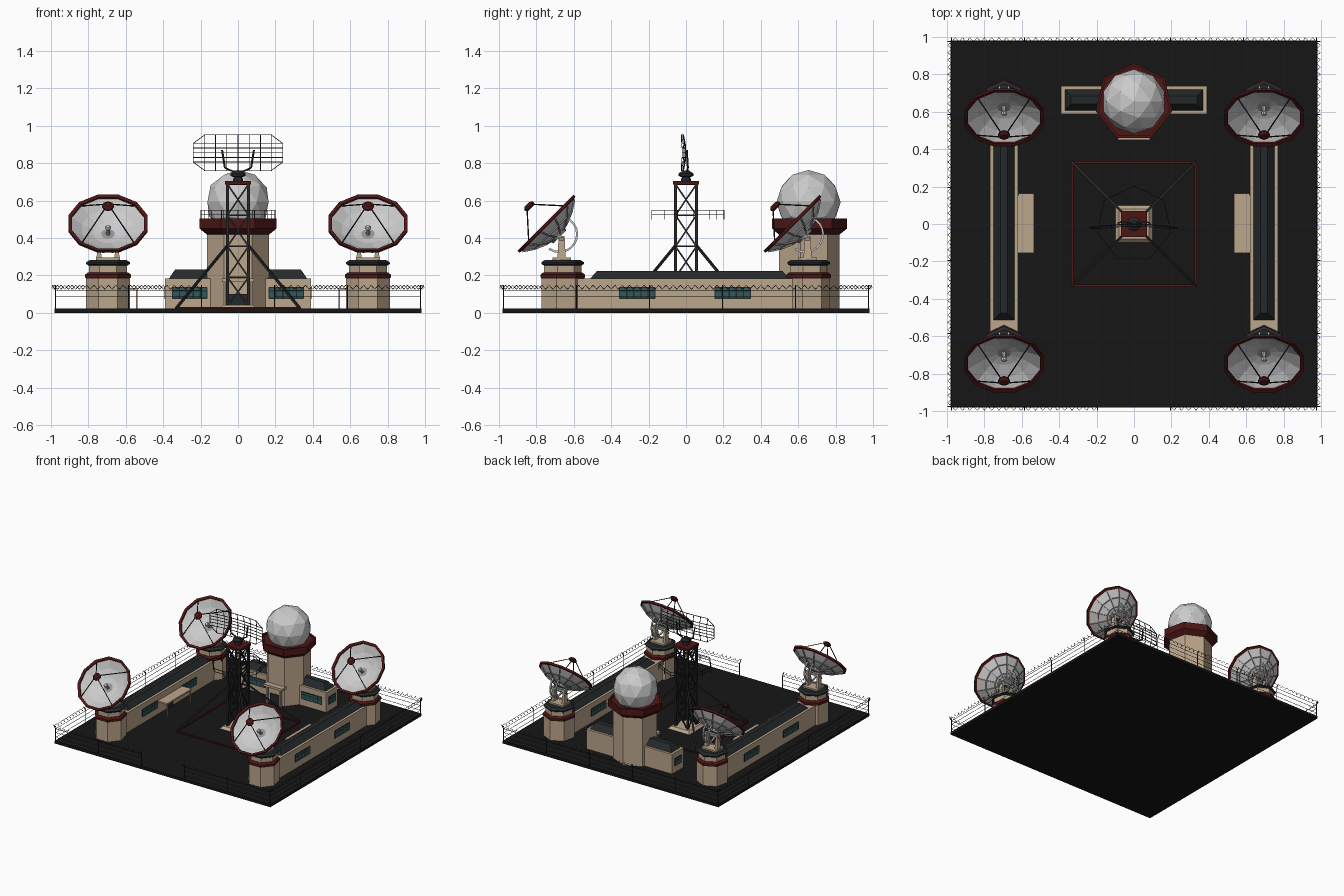
import bpy, bmesh
from math import sin, cos, pi, radians
from mathutils import Vector, Matrix

if "Cube" in bpy.data.objects:
    bpy.data.objects.remove(bpy.data.objects["Cube"])


def material(name, r, g, b):
    m = bpy.data.materials.new(name)
    m.diffuse_color = (r, g, b, 1)
    m.use_nodes = True
    m.node_tree.nodes["Principled BSDF"].inputs["Base Color"].default_value = m.diffuse_color
    return m


TAN = material("tan_wall", 0.50, 0.38, 0.26)
RED = material("dark_red", 0.075, 0.008, 0.008)
DARK = material("roof_slate", 0.018, 0.022, 0.024)
BLACK = material("tarmac", 0.008, 0.008, 0.008)
STEEL = material("dark_steel", 0.02, 0.02, 0.022)
TEAL = material("teal_glass", 0.03, 0.10, 0.10)
GREY = material("mid_grey", 0.30, 0.30, 0.31)
WHITE = material("light_grey", 0.62, 0.62, 0.63)


def finish(name, bm, mat, matrix=None):
    bmesh.ops.recalc_face_normals(bm, faces=bm.faces)
    me = bpy.data.meshes.new(name)
    bm.to_mesh(me)
    bm.free()
    me.materials.append(mat)
    ob = bpy.data.objects.new(name, me)
    if matrix:
        ob.matrix_world = matrix
    bpy.context.collection.objects.link(ob)
    return ob


def box(name, x0, x1, y0, y1, z0, z1, mat, inset=0.0):
    """Box whose top may be inset to give a hipped roof."""
    bm = bmesh.new()
    lo = [bm.verts.new((x, y, z0)) for x, y in ((x0, y0), (x1, y0), (x1, y1), (x0, y1))]
    i = inset
    hi = [bm.verts.new((x, y, z1)) for x, y in
          ((x0 + i, y0 + i), (x1 - i, y0 + i), (x1 - i, y1 - i), (x0 + i, y1 - i))]
    bm.faces.new(lo)
    bm.faces.new(hi)
    for k in range(4):
        bm.faces.new((lo[k], lo[k - 1], hi[k - 1], hi[k]))
    return finish(name, bm, mat)


def lathe(name, n, profile, mat, matrix, closed=False):
    """Stack of n-sided rings (radius, z), first corner towards +y."""
    bm = bmesh.new()
    rings = [[bm.verts.new((r * cos(pi / 2 + 2 * pi * k / n), r * sin(pi / 2 + 2 * pi * k / n), z))
              for k in range(n)] for r, z in profile]
    pairs = list(zip(rings, rings[1:]))
    if closed:
        pairs.append((rings[-1], rings[0]))
    else:
        bm.faces.new(rings[0])
        bm.faces.new(rings[-1])
    for a, b in pairs:
        for k in range(n):
            bm.faces.new((a[k], a[k - 1], b[k - 1], b[k]))
    return finish(name, bm, mat, matrix)


def rods(name, segs, r, mat, matrix=None):
    """Square bars between pairs of points, all in one object."""
    bm = bmesh.new()
    for p, q in segs:
        p, q = Vector(p), Vector(q)
        d = q - p
        rot = d.to_track_quat('Z', 'Y').to_matrix().to_4x4()
        m = Matrix.Translation((p + q) / 2) @ rot @ Matrix.Rotation(pi / 4, 4, 'Z')
        bmesh.ops.create_cone(bm, cap_ends=True, segments=4, radius1=r * 1.3, radius2=r * 1.3,
                              depth=d.length, matrix=m)
    return finish(name, bm, mat, matrix)


def chain(pts, loop=False):
    return list(zip(pts, pts[1:])) + ([(pts[-1], pts[0])] if loop else [])


def ring(n, r, z):
    return [(r * cos(pi / 2 + 2 * pi * k / n), r * sin(pi / 2 + 2 * pi * k / n), z) for k in range(n)]


def window(name, axis, pos, a, b, z0=0.078, z1=0.135):
    """Glass strip with mullions on a wall plane, axis = wall normal."""
    e = 0.003
    if axis == 'x':
        box(name + "_glass", pos - e, pos + e, a, b, z0, z1, TEAL)
    else:
        box(name + "_glass", a, b, pos - e, pos + e, z0, z1, TEAL)
    pt = (lambda t, z: (pos, t, z)) if axis == 'x' else (lambda t, z: (t, pos, z))
    n = max(2, round((b - a) / 0.038))
    segs = [(pt(a + (b - a) * k / n, z0), pt(a + (b - a) * k / n, z1)) for k in range(n + 1)]
    segs += [(pt(a, z), pt(b, z)) for z in (z0, (z0 + z1) / 2 + 0.01, z1)]
    rods(name + "_frame", segs, 0.0035, DARK)


# Ground slab
box("ground_slab", -0.98, 0.98, -0.98, 0.98, 0, 0.022, BLACK)

# Corner dish towers
R, DEPTH = 0.215, 0.085


def bowl(r):
    return -DEPTH * (1 - (r / R) ** 2)


for sx in (-1, 1):
    for ty in (-0.665, 0.65):
        x = sx * 0.695
        T = Matrix.Translation((x, ty, 0))
        lathe("dish_tower", 7, [(0.12, 0.02), (0.12, 0.186)], TAN, T)
        lathe("dish_tower_band", 7, [(0.12, 0.183), (0.125, 0.19), (0.125, 0.205), (0.108, 0.217)], RED, T)
        lathe("dish_tower_neck", 7, [(0.105, 0.21), (0.105, 0.26)], TAN, T)
        lathe("dish_tower_cap", 7, [(0.108, 0.254), (0.12, 0.262), (0.12, 0.27), (0.1, 0.283)], DARK, T)
        box("mount_base", x - 0.065, x + 0.065, ty - 0.05, ty + 0.05, 0.28, 0.295, TAN)
        for s in (-1, 1):
            box("mount_yoke", x + s * 0.048 - 0.013, x + s * 0.048 + 0.013, ty - 0.022, ty + 0.022,
                0.29, 0.41, TAN, 0.006)
            arc = [(x + s * 0.025, ty - 0.012 + 0.095 * cos(radians(a)), 0.42 + 0.095 * sin(radians(a)))
                   for a in range(-125, 60, 18)]
            rods("elevation_arc", chain(arc), 0.006, WHITE)
        rods("mount_axle", [((x - 0.065, ty, 0.395), (x + 0.065, ty, 0.395))], 0.012, GREY)
        # Dish tilted 45 degrees towards the front
        D = Matrix.Translation((x, ty - 0.084, 0.48)) @ Matrix.Rotation(pi / 4, 4, 'X') @ Matrix.Rotation(pi / 12, 4, 'Z')
        radii = [0.03, 0.08, 0.145, 0.203]
        lathe("dish_bowl", 12, [(0.203, bowl(0.203) - 0.006)] +
              [(r, bowl(r) - 0.006) for r in radii[2::-1]] + [(r, bowl(r)) for r in radii] , WHITE, D, True)
        lathe("dish_centre", 12, [(0.032, bowl(0.03) - 0.012), (0.032, bowl(0.03) + 0.001)], RED, D)
        lathe("dish_rim", 12, [(0.200, -0.016), (0.219, -0.012), (0.219, 0.003), (0.200, 0.0)], RED, D, True)
        ribs = []
        for k in range(12):
            a = pi / 2 + 2 * pi * k / 12
            ribs += chain([(r * cos(a), r * sin(a), bowl(r) - 0.01) for r in radii])
        for r in radii[1:3]:
            ribs += chain(ring(12, r, bowl(r) - 0.01), True)
        rods("dish_ribs", ribs, 0.004, GREY, D)
        lathe("dish_hub", 8, [(0.05, -0.105), (0.06, -0.082)], GREY, D)
        lathe("dish_horn", 8, [(0.012, -0.085), (0.008, -0.05), (0.018, -0.035), (0.01, -0.024)], WHITE, D)
        D2 = D @ Matrix.Rotation(-pi / 12, 4, 'Z')
        rods("feed_struts", [((0.2 * cos(a), 0.2 * sin(a), -0.012), (0.018 * cos(a), 0.018 * sin(a), 0.13))
                             for a in (pi / 4 + k * pi / 2 for k in range(4))], 0.0028, STEEL, D2)
        lathe("feed_head", 8, [(0.02, 0.112), (0.032, 0.122), (0.032, 0.132), (0.018, 0.142)], RED, D2)

# Long side buildings with porches
for s in (-1, 1):
    x = s * 0.695
    box("side_building", x - 0.075, x + 0.075, -0.6, 0.6, 0.02, 0.183, TAN)
    box("side_roof", x - 0.058, x + 0.058, -0.515, 0.555, 0.18, 0.225, DARK, 0.04)
    for side in (-1, 1):
        for c in (-0.26, 0.25):
            window("side_window", 'x', x + side * 0.076, c - 0.095, c + 0.095)
    a, b = sorted((s * 0.535, s * 0.622))
    box("porch_roof", a, b, -0.155, 0.163, 0.12, 0.132, TAN)
    rods("porch_posts", [((s * 0.542, y, 0.02), (s * 0.542, y, 0.125)) for y in (-0.145, 0.153)], 0.004, TAN)
    a, b = sorted((s * 0.615, s * 0.624))
    box("porch_door", a, b, -0.03, 0.04, 0.02, 0.105, DARK)

# Radome tower with wings
CY = 0.65
C = Matrix.Translation((0, CY, 0))
lathe("radome_tower", 7, [(0.17, 0.02), (0.17, 0.43)], TAN, C)
lathe("gallery", 7, [(0.17, 0.418), (0.21, 0.45), (0.21, 0.505), (0.195, 0.505), (0.195, 0.49)], RED, C)
rail = [e for z in (0.525, 0.548) for e in chain(ring(7, 0.203, z), True)]
posts = ring(7, 0.203, 0.5)
posts += [tuple((Vector(p) + Vector(q)) / 2) for p, q in chain(posts, True)]
rods("gallery_railing", rail + [(p, (p[0], p[1], 0.548)) for p in posts], 0.002, STEEL)
bm = bmesh.new()
bmesh.ops.create_icosphere(bm, subdivisions=2, radius=0.172)
finish("radome", bm, WHITE, Matrix.Translation((0, CY + 0.005, 0.592)))
for s in (-1, 1):
    a, b = sorted((s * 0.06, s * 0.39))
    box("wing", a, b, 0.588, 0.737, 0.02, 0.183, TAN)
    a, b = sorted((s * 0.10, s * 0.372))
    box("wing_roof", a, b, 0.605, 0.72, 0.18, 0.232, DARK, 0.036)
    a, b = sorted((s * 0.165, s * 0.35))
    window("wing_window", 'y', 0.587, a, b)
    window("wing_end_window", 'x', s * 0.391, 0.62, 0.705)
    rods("entrance_post", [((s * 0.06, 0.465, 0.02), (s * 0.06, 0.465, 0.165))], 0.008, TAN)
box("entrance_canopy", -0.085, 0.085, 0.45, 0.51, 0.165, 0.183, TAN)
box("entrance_door", -0.05, 0.05, 0.488, 0.51, 0.02, 0.10, DARK)

# Lattice mast with pad, ground kerb and braces
box("mast_pad", -0.1, 0.1, -0.1, 0.1, 0.02, 0.042, TAN, 0.02)
K = 0.33
rods("ground_kerb", chain([(-K, -K, 0.024), (K, -K, 0.024), (K, K, 0.024), (-K, K, 0.024)], True), 0.007, RED)
L = 0.056
corners = [(-L, -L), (L, -L), (L, L), (-L, L)]
levels = [0.035, 0.19, 0.355, 0.522, 0.688]
rods("mast_legs", [((x, y, 0.03), (x, y, 0.69)) for x, y in corners], 0.008, STEEL)
brace = []
for k in range(4):
    p, q = corners[k], corners[k - 1]
    for lo, hi in zip(levels, levels[1:]):
        brace += [((*p, lo), (*q, hi)), ((*q, lo), (*p, hi)), ((*p, hi), (*q, hi))]
rods("mast_bracing", brace, 0.0045, STEEL)
rods("mast_stays", [((x, y, 0.36), (x * K / L, y * K / L, 0.025)) for x, y in corners], 0.0065, STEEL)
box("mast_platform", -0.07, 0.07, -0.07, 0.07, 0.686, 0.705, RED)
lathe("antenna_turntable", 8, [(0.03, 0.7), (0.022, 0.725), (0.04, 0.732), (0.04, 0.745), (0.018, 0.76)],
      STEEL, Matrix.Identity(4))


# Curved grid antenna with cut corners
def ant(x, dz):
    return (x, -0.02 * (x / 0.24) ** 2 - 0.014 * (dz / 0.1) ** 2, 0.856 + dz)


rows = [(-0.097, 0.175), (-0.05, 0.24), (-0.025, 0.24), (0, 0.24), (0.025, 0.24), (0.05, 0.24), (0.097, 0.175)]
grid = []
for dz, w in rows:
    grid += chain([ant(w * (k / 4 - 1), dz) for k in range(9)])
for k in range(9):
    x = 0.24 * (k / 4 - 1)
    h = 0.05 if abs(x) > 0.2 else 0.097
    grid += chain([ant(x, h * t) for t in (-1, -0.5, 0, 0.5, 1)])
for s in (-1, 1):
    grid += [(ant(s * 0.175, t * 0.097), ant(s * 0.24, t * 0.05)) for t in (-1, 1)]
rods("antenna_grid", grid, 0.002, STEEL)
rods("antenna_arms", [e for s in (-1, 1) for e in
                      chain([(0, 0.005, 0.745), (s * 0.07, 0.01, 0.775), (s * 0.085, 0.004, 0.87)])], 0.0045, STEEL)

# Perimeter fence with coiled wire, gate gap in the middle of the front
post_at = [-0.975, -0.585, -0.195, 0.195, 0.585, 0.975]
for side in range(4):
    M = Matrix.Rotation(side * pi / 2, 4, 'Z')
    wires, coil, posts = [], [], []
    for i, (a, b) in enumerate(zip(post_at, post_at[1:])):
        if side == 0 and i == 2:
            continue
        wires += [((a, -0.975, z), (b, -0.975, z)) for z in (0.05, 0.088, 0.12)]
        coil += chain([(a + (b - a) * k / 40, -0.985 + 0.011 * cos(k * pi / 2), 0.137 + 0.011 * sin(k * pi / 2))
                       for k in range(41)])
    for p in post_at:
        posts += chain([(p, -0.975, 0.02), (p, -0.975, 0.122), (p, -0.994, 0.148)])
    rods("fence_wires", wires, 0.0012, STEEL, M)
    rods("fence_coil", coil, 0.0012, STEEL, M)
    rods("fence_posts", posts, 0.0025, STEEL, M)
